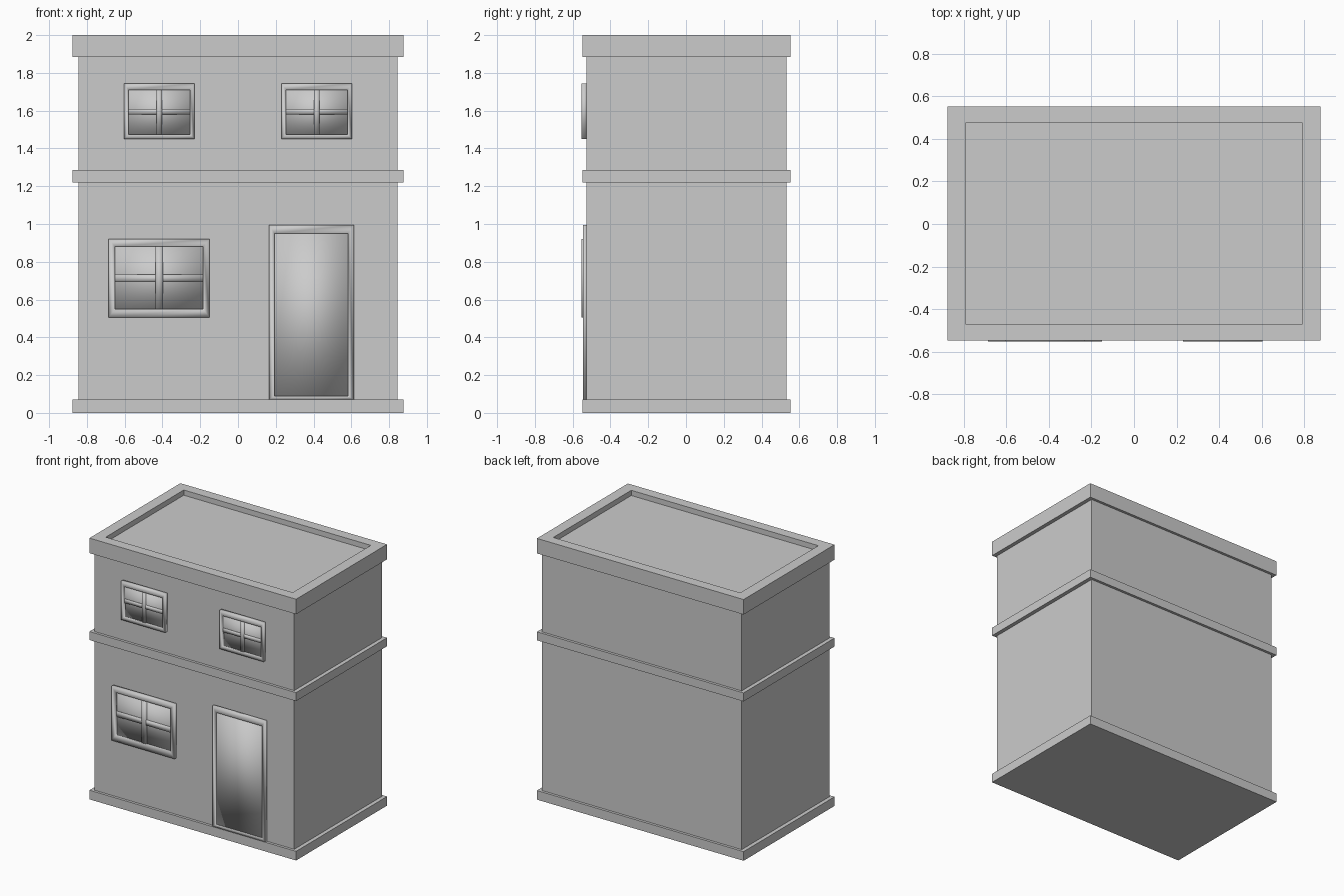
import bpy, bmesh

cube = bpy.data.objects.get("Cube")
if cube:
    bpy.data.objects.remove(cube, do_unlink=True)

# One plain grey for the whole building
grey = bpy.data.materials.new("plain grey")
grey.use_nodes = True
grey.diffuse_color = (0.6, 0.6, 0.6, 1)
grey.node_tree.nodes["Principled BSDF"].inputs["Base Color"].default_value = (0.6, 0.6, 0.6, 1)

MID_Y = 0.003
WALL_Y = -0.527


def finish(name, bm, smooth=False):
    bmesh.ops.recalc_face_normals(bm, faces=bm.faces)
    mesh = bpy.data.meshes.new(name)
    for face in bm.faces:
        face.smooth = smooth
    bm.to_mesh(mesh)
    bm.free()
    mesh.materials.append(grey)
    obj = bpy.data.objects.new(name, mesh)
    bpy.context.collection.objects.link(obj)
    return obj


def box_mesh(x0, x1, y0, y1, z0, z1):
    bm = bmesh.new()
    bmesh.ops.create_cube(bm, size=1)
    for v in bm.verts:
        v.co.x = x1 if v.co.x > 0 else x0
        v.co.y = y1 if v.co.y > 0 else y0
        v.co.z = z1 if v.co.z > 0 else z0
    return bm


def box(name, *bounds, smooth=False):
    return finish(name, box_mesh(*bounds), smooth)


def slab(name, half_x, half_y, z0, z1):
    return box(name, -half_x, half_x, MID_Y - half_y, MID_Y + half_y, z0, z1)


def frame(name, outer, inner, front):
    """Rectangular surround: side walls, front face and reveal."""
    def ring(rect, y):
        x0, x1, z0, z1 = rect
        return [bm.verts.new(p) for p in ((x0, y, z0), (x1, y, z0), (x1, y, z1), (x0, y, z1))]
    bm = bmesh.new()
    back = WALL_Y + 0.003
    loops = [ring(outer, back), ring(outer, front), ring(inner, front), ring(inner, back)]
    for a, b in zip(loops, loops[1:] + loops[:1]):
        for i in range(4):
            j = (i + 1) % 4
            bm.faces.new((a[i], a[j], b[j], b[i]))
    return finish(name, bm, True)


# Walls and projecting bands
slab("lower_walls", 0.845, 0.53, 0.07, 1.22)
slab("upper_walls", 0.845, 0.53, 1.28, 1.89)
slab("base_plinth", 0.875, 0.55, 0, 0.07)
slab("middle_band", 0.875, 0.55, 1.22, 1.285)

# Parapet with a sunken roof deck
bm = box_mesh(-0.875, 0.875, MID_Y - 0.55, MID_Y + 0.55, 1.885, 2)
top = max(bm.faces, key=lambda f: f.calc_center_median().z)
bmesh.ops.inset_region(bm, faces=[top], thickness=0.11)
for v in top.verts:
    v.co.x *= 0.76 / 0.765
deck = bmesh.ops.extrude_face_region(bm, geom=[top])["geom"]
bmesh.ops.translate(bm, verts=[v for v in deck if isinstance(v, bmesh.types.BMVert)], vec=(0, 0, -0.04))
bmesh.ops.delete(bm, geom=[top], context="FACES")
finish("roof_parapet", bm)


# Windows: surround, softly shaded pane and crossed glazing bars
def window(name, outer, inner, bar_x, bar_z, half_bar):
    frame(name + "_frame", outer, inner, -0.553)
    x0, x1, z0, z1 = inner
    box(name + "_pane", x0, x1, -0.535, WALL_Y + 0.003, z0, z1, smooth=True)
    box(name + "_upright_bar", bar_x - half_bar, bar_x + half_bar, -0.545, WALL_Y, z0, z1, smooth=True)
    box(name + "_cross_bar", x0, x1, -0.543, WALL_Y, bar_z - half_bar, bar_z + half_bar, smooth=True)


window("lower_window", (-0.685, -0.15, 0.505, 0.92), (-0.65, -0.185, 0.55, 0.88), -0.417, 0.712, 0.02)
for side, x in (("right", -0.417), ("left", 0.417)):
    window("upper_window_" + side, (x - 0.187, x + 0.187, 1.45, 1.745),
           (x - 0.163, x + 0.163, 1.475, 1.71), x, 1.595, 0.014)

# Door: surround and softly shaded leaf
frame("door_frame", (0.165, 0.613, 0.07, 0.995), (0.193, 0.583, 0.09, 0.95), -0.545)
box("door_leaf", 0.193, 0.583, -0.535, WALL_Y + 0.003, 0.09, 0.95, smooth=True)
